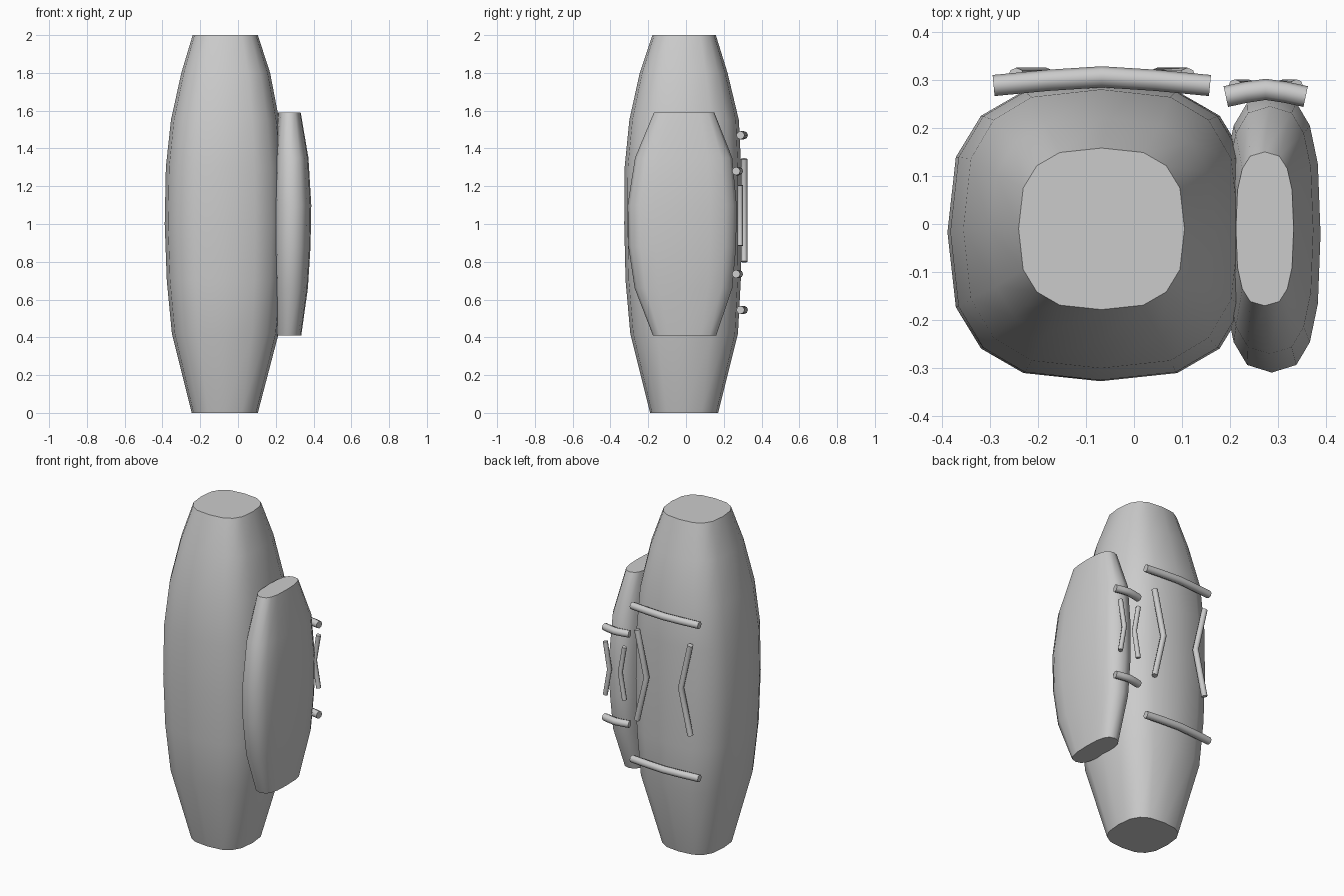
import bpy, bmesh, math

if "Cube" in bpy.data.objects:
    bpy.data.objects.remove(bpy.data.objects["Cube"])

SIDES = 16


def spow(v, p):
    return math.copysign(abs(v) ** p, v)


def finish(ob, angle):
    bpy.ops.object.select_all(action='DESELECT')
    ob.select_set(True)
    bpy.context.view_layer.objects.active = ob
    bpy.ops.object.shade_smooth_by_angle(angle=math.radians(angle))


def barrel(name, rows, n=2.8):
    """Loft rounded-square rings; each row is z, x min, x max, y min, y max."""
    bm = bmesh.new()
    rings = []
    for z, x0, x1, y0, y1 in rows:
        ring = []
        for i in range(SIDES):
            a = 2 * math.pi * i / SIDES
            x = (x0 + x1) / 2 + (x1 - x0) / 2 * spow(math.cos(a), 2 / n)
            y = (y0 + y1) / 2 + (y1 - y0) / 2 * spow(math.sin(a), 2 / n)
            ring.append(bm.verts.new((x, y, z)))
        rings.append(ring)
    for lo, hi in zip(rings, rings[1:]):
        for i in range(SIDES):
            j = (i + 1) % SIDES
            bm.faces.new((lo[i], lo[j], hi[j], hi[i]))
    bm.faces.new(rings[0][::-1])
    bm.faces.new(rings[-1])
    me = bpy.data.meshes.new(name)
    bm.to_mesh(me)
    bm.free()
    ob = bpy.data.objects.new(name, me)
    bpy.context.collection.objects.link(ob)
    finish(ob, 50)


def rod(name, pts, radius):
    """Round capped rod through a few points."""
    cu = bpy.data.curves.new(name, 'CURVE')
    cu.dimensions = '3D'
    cu.bevel_depth = radius
    cu.bevel_resolution = 2
    cu.use_fill_caps = True
    sp = cu.splines.new('POLY')
    sp.points.add(len(pts) - 1)
    for p, co in zip(sp.points, pts):
        p.co = (*co, 1)
    ob = bpy.data.objects.new(name, cu)
    bpy.context.collection.objects.link(ob)
    bpy.ops.object.select_all(action='DESELECT')
    ob.select_set(True)
    bpy.context.view_layer.objects.active = ob
    bpy.ops.object.convert(target='MESH')
    finish(bpy.context.object, 50)


def rear_fittings(prefix, cx, y_end, y_mid, half, z_bars, r_bar,
                  x_out, x_in, z_brace, y_brace, r_brace):
    # two bowed cross bars
    for label, z in zip(("lower", "upper"), z_bars):
        rod(f"{prefix}_{label}_bar",
            [(cx - half, y_end, z), (cx - half / 2, y_end * .4 + y_mid * .6, z), (cx, y_mid, z),
             (cx + half / 2, y_end * .4 + y_mid * .6, z), (cx + half, y_end, z)], r_bar)
    # mirrored pair of bent braces pointing at each other
    z0, z1 = z_brace
    for label, s in (("left", -1), ("right", 1)):
        rod(f"{prefix}_{label}_brace",
            [(cx + s * x_out, y_brace, z0),
             (cx + s * x_in, y_brace, (z0 + z1) / 2),
             (cx + s * x_out, y_brace, z1)], r_brace)


# large body
barrel("main_body", [
    (0.00, -0.245, 0.105, -0.19, 0.17),
    (0.42, -0.350, 0.215, -0.295, 0.275),
    (0.70, -0.377, 0.240, -0.32, 0.29),
    (1.00, -0.388, 0.248, -0.327, 0.293),
    (1.30, -0.382, 0.242, -0.325, 0.292),
    (1.55, -0.355, 0.218, -0.30, 0.28),
    (1.80, -0.300, 0.170, -0.245, 0.22),
    (2.00, -0.240, 0.105, -0.178, 0.158)])

# small side body
barrel("side_body", [
    (0.41, 0.205, 0.335, -0.175, 0.160),
    (0.66, 0.192, 0.370, -0.272, 0.245),
    (0.88, 0.185, 0.384, -0.305, 0.265),
    (1.10, 0.185, 0.388, -0.309, 0.268),
    (1.35, 0.192, 0.373, -0.270, 0.245),
    (1.59, 0.212, 0.332, -0.170, 0.150)])

# rear bars and braces
rear_fittings("main", -0.067, 0.288, 0.306, 0.225, (0.545, 1.47), 0.022,
              0.178, 0.115, (0.80, 1.345), 0.308, 0.017)
rear_fittings("side", 0.274, 0.265, 0.28, 0.083, (0.735, 1.28), 0.022,
              0.064, 0.036, (0.885, 1.205), 0.287, 0.014)
